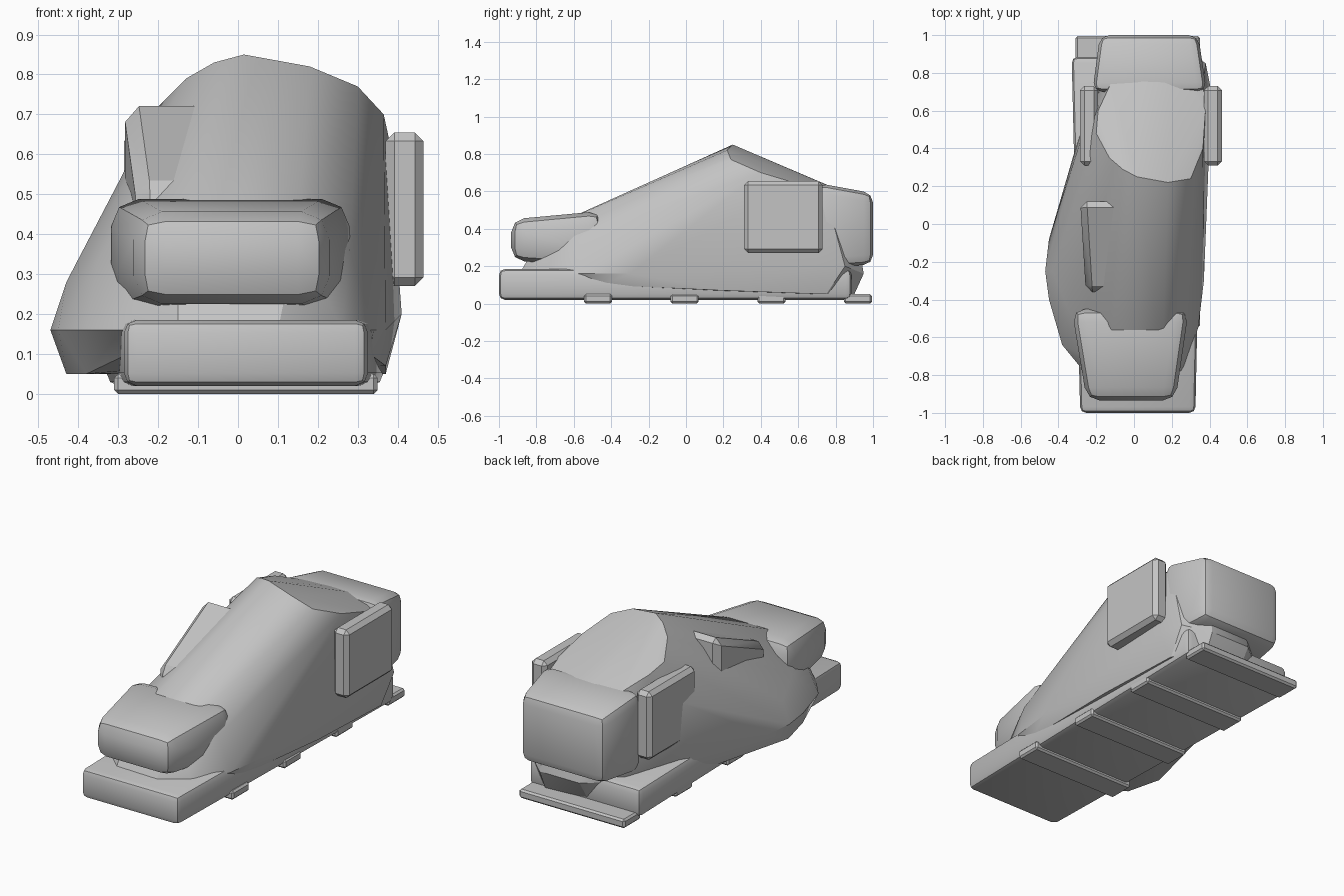
import bpy, bmesh

grey = bpy.data.materials.new("light grey")
grey.diffuse_color = (0.55, 0.55, 0.55, 1)


def hull(name, points, bevel=0, segments=1):
    bm = bmesh.new()
    for p in points:
        bm.verts.new(p)
    bmesh.ops.convex_hull(bm, input=bm.verts[:])
    bmesh.ops.delete(bm, geom=[v for v in bm.verts if not v.link_faces], context='VERTS')
    bmesh.ops.dissolve_limit(bm, angle_limit=0.02, verts=bm.verts[:], edges=bm.edges[:])
    if bevel:
        bmesh.ops.bevel(bm, geom=bm.edges[:], offset=bevel, segments=segments,
                        profile=0.5, affect='EDGES', clamp_overlap=True)
    bmesh.ops.recalc_face_normals(bm, faces=bm.faces[:])
    mesh = bpy.data.meshes.new(name)
    bm.to_mesh(mesh)
    bm.free()
    mesh.materials.append(grey)
    ob = bpy.data.objects.new(name, mesh)
    bpy.context.collection.objects.link(ob)
    bpy.ops.object.select_all(action='DESELECT')
    bpy.context.view_layer.objects.active = ob
    ob.select_set(True)
    bpy.ops.object.shade_smooth_by_angle(angle=0.5)
    return ob


def tapered_box(name, front, back, bevel, segments=1):
    """front and back: (y, x0, x1, z0, z1)"""
    pts = [(x, y, z) for y, x0, x1, z0, z1 in (front, back)
           for x in (x0, x1) for z in (z0, z1)]
    return hull(name, pts, bevel, segments)


def box(name, x0, x1, y0, y1, z0, z1, bevel):
    return tapered_box(name, (y0, x0, x1, z0, z1), (y1, x0, x1, z0, z1), bevel)


# Main faceted body: back slope outline, shoulder, widest ring and underside
crown = [(0.015, 0.25, 0.85), (0.18, 0.22, 0.82), (0.3, 0.24, 0.77), (0.365, 0.4, 0.7),
         (0.378, 0.6, 0.64), (0.365, 0.75, 0.57), (0.2, 0.88, 0.58), (0.05, 0.86, 0.59),
         (-0.12, 0.75, 0.63), (-0.19, 0.6, 0.69), (-0.2, 0.48, 0.72), (-0.13, 0.35, 0.79),
         (-0.06, 0.29, 0.83)]
shoulder = [(-0.15, -0.75, 0.4), (0.15, -0.75, 0.4), (0.28, -0.58, 0.36),
            (-0.35, -0.45, 0.335), (-0.43, -0.25, 0.28), (-0.28, 0.45, 0.5)]
waist = [(x, y, 0.16) for x, y in (
    (-0.29, -0.75), (-0.38, -0.64), (-0.45, -0.4), (-0.47, -0.25), (-0.45, -0.08),
    (-0.31, 0.4), (-0.18, 0.8), (0, 0.95), (0.25, 0.95), (0.37, -0.3), (0.34, -0.55),
    (0.26, -0.78), (0.1, -0.89), (-0.15, -0.88))]
waist += [(0.41, 0.7, 0.2), (0.38, 0.85, 0.2)]
under = [(x, y, 0.05) for x, y in (
    (-0.43, -0.3), (-0.38, -0.5), (-0.38, -0.1), (-0.2, 0.6), (0, 0.88), (0.25, 0.9), (0.37, 0.75))]
under += [(0.37, 0.2, 0.07), (0.33, -0.45, 0.1), (0.2, -0.62, 0.1), (-0.2, -0.65, 0.1)]
hull("body", crown + shoulder + waist + under)

# Base slab, slightly wider at the back
tapered_box("base", (-1, -0.285, 0.325, 0.02, 0.185), (0.885, -0.33, 0.365, 0.02, 0.185), 0.032, 2)

# Cross slats under the base
for i in range(4):
    y = -0.47 + 0.463 * i
    box("base_slat_%d" % (i + 1), -0.31, 0.35, y - 0.075, min(y + 0.075, 1), 0, 0.05, 0.01)

# Rounded snout block
tapered_box("snout", (-0.935, -0.25, 0.22, 0.23, 0.45), (-0.45, -0.33, 0.29, 0.2, 0.495), 0.07, 2)

# Rear block
tapered_box("rear_block", (0.7, -0.22, 0.385, 0.19, 0.645), (1, -0.18, 0.34, 0.21, 0.59), 0.05, 2)

# Side panels
box("right_panel", 0.37, 0.465, 0.31, 0.73, 0.27, 0.655, 0.022)
box("left_panel", -0.285, -0.19, 0.31, 0.73, 0.27, 0.655, 0.022)

# Brow block whose corners break through the sloping front
tapered_box("brow_block", (-0.36, -0.255, 0.255, 0.38, 0.52), (0.12, -0.285, 0.285, 0.38, 0.735), 0.035)
